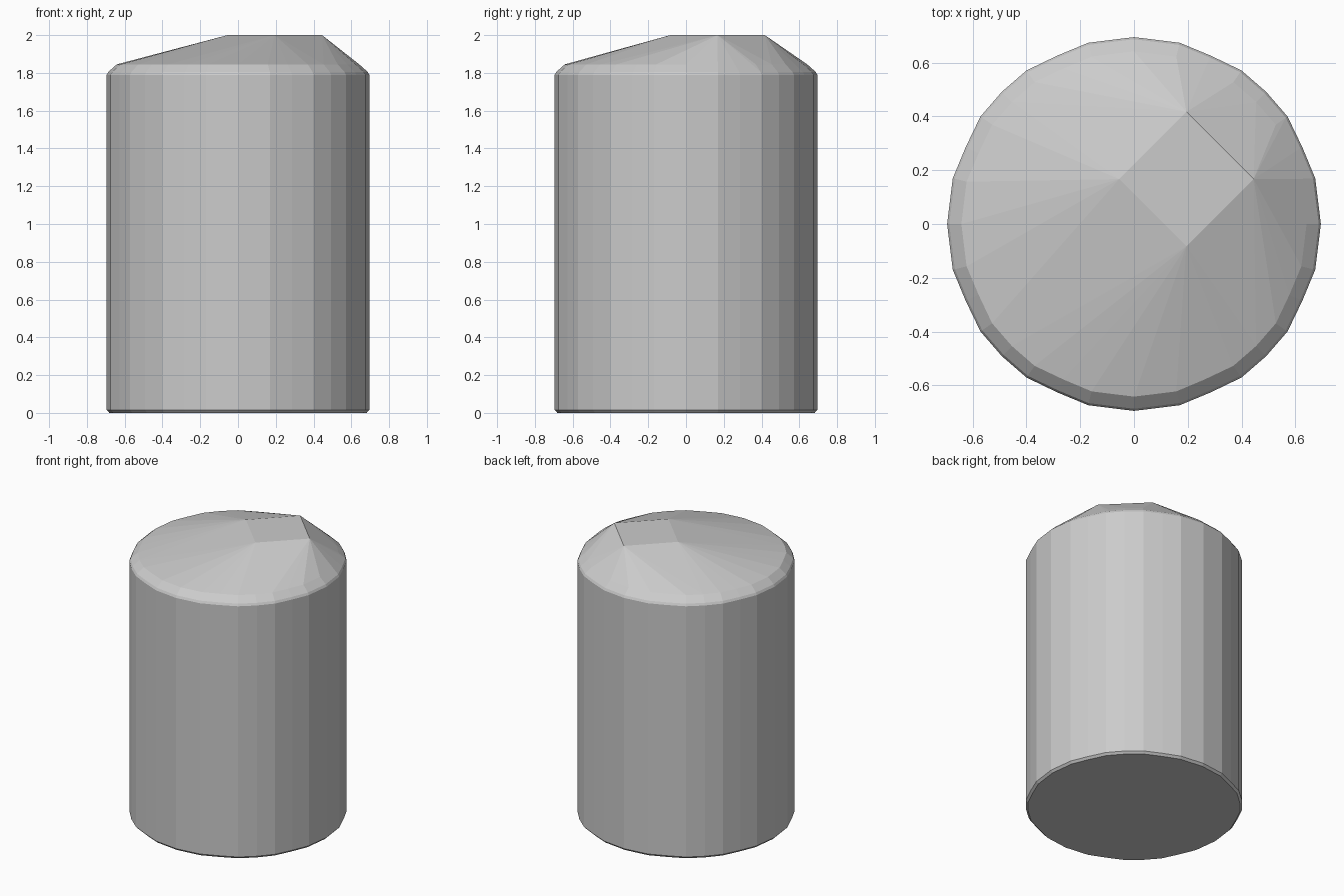
import bpy, bmesh
from math import cos, sin, radians

if "Cube" in bpy.data.objects:
    bpy.data.objects.remove(bpy.data.objects["Cube"])

# Slightly uneven 32-sided outline: (angle, radius) for one quadrant
QUADRANT = [(0, .695), (14.2, .695), (24.5, .688), (35, .697),
            (45, .695), (55, .697), (65.5, .688), (75.8, .695)]


def ring(bm, z, inset):
    for q in range(4):
        for angle, r in QUADRANT:
            a = radians(angle + 90 * q)
            bm.verts.new(((r - inset) * cos(a), (r - inset) * sin(a), z))


bm = bmesh.new()

# Body: thin bottom bevel, straight wall, bevelled shoulder
for z, inset in [(0, .014), (.015, 0), (1.79, 0), (1.805, .008), (1.845, .053)]:
    ring(bm, z, inset)

# Off-centre diamond facet at the peak
for k in range(4):
    a = radians(90 * k)
    bm.verts.new((.195 + .25 * cos(a), .167 + .25 * sin(a), 2))

# Wrap everything in one closed faceted skin
hull = bmesh.ops.convex_hull(bm, input=bm.verts)
unused = {g for g in hull["geom_interior"] if isinstance(g, bmesh.types.BMVert)}
bmesh.ops.delete(bm, geom=list(unused), context='VERTS')
bmesh.ops.dissolve_limit(bm, angle_limit=radians(.5), verts=bm.verts, edges=bm.edges)
bmesh.ops.recalc_face_normals(bm, faces=bm.faces)

mesh = bpy.data.meshes.new("faceted_post")
bm.to_mesh(mesh)
bm.free()
bpy.context.collection.objects.link(bpy.data.objects.new("faceted_post", mesh))
